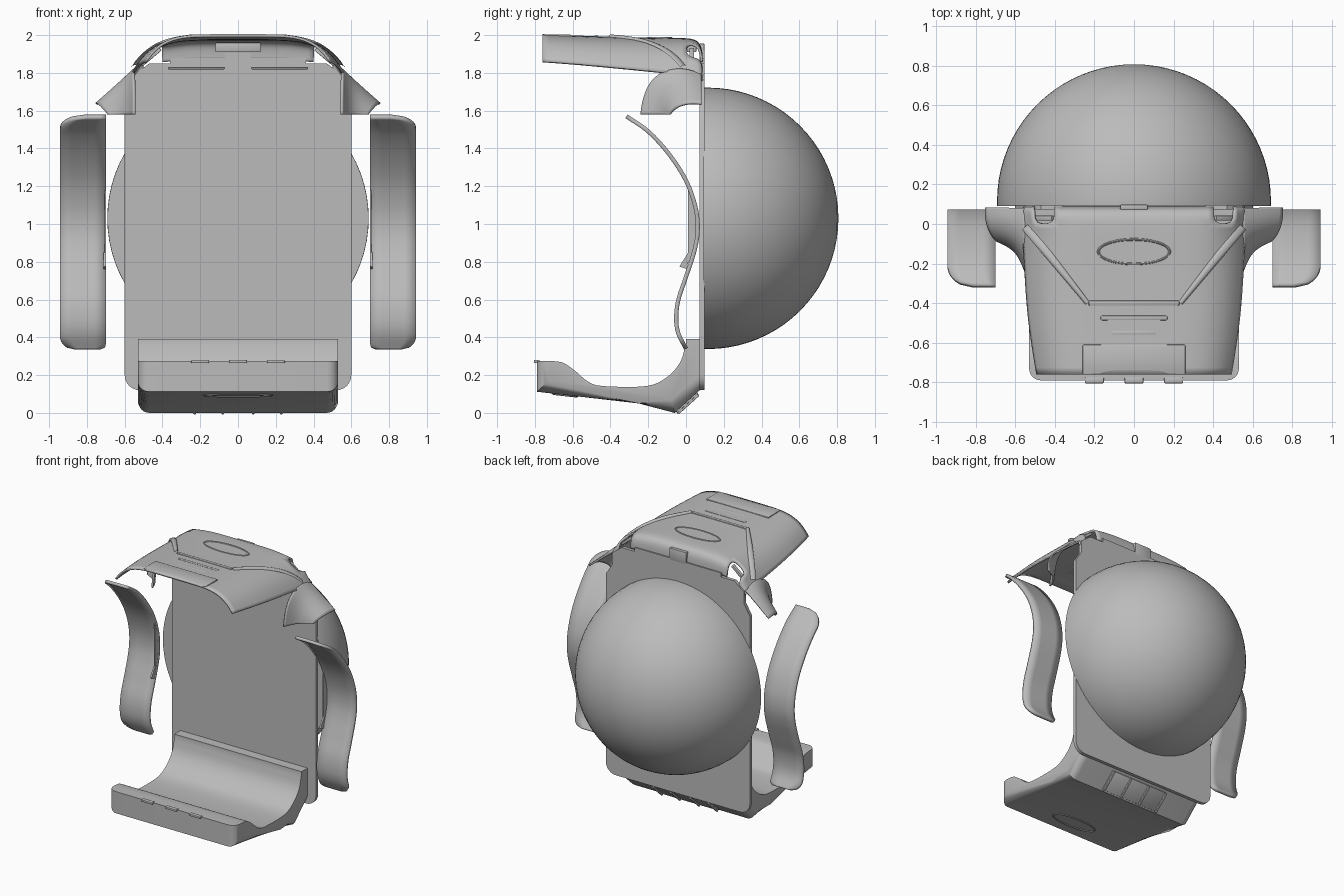
import bpy, bmesh, math
from mathutils import Matrix, Vector

if "Cube" in bpy.data.objects:
    bpy.data.objects.remove(bpy.data.objects["Cube"])

grey = bpy.data.materials.new("plain grey")
grey.use_nodes = True
COLOUR = (0.5, 0.5, 0.5, 1)
grey.diffuse_color = COLOUR
grey.node_tree.nodes["Principled BSDF"].inputs["Base Color"].default_value = COLOUR


def finish(name, bm, angle=35):
    """Turn a bmesh into a smooth-shaded grey object."""
    bmesh.ops.recalc_face_normals(bm, faces=bm.faces)
    mesh = bpy.data.meshes.new(name)
    bm.to_mesh(mesh)
    bm.free()
    mesh.materials.append(grey)
    obj = bpy.data.objects.new(name, mesh)
    bpy.context.collection.objects.link(obj)
    bpy.ops.object.select_all(action='DESELECT')
    obj.select_set(True)
    bpy.context.view_layer.objects.active = obj
    bpy.ops.object.shade_smooth_by_angle(angle=math.radians(angle))
    return obj


def modify(obj, kind, **settings):
    mod = obj.modifiers.new(kind.title(), kind)
    for key, value in settings.items():
        setattr(mod, key, value)
    return obj


def smooth_path(pts, steps=5):
    """Catmull-Rom curve through the given points."""
    pts = [Vector(p) for p in pts]
    ext = [2 * pts[0] - pts[1]] + pts + [2 * pts[-1] - pts[-2]]
    out = []
    for a, b, c, d in zip(ext, ext[1:], ext[2:], ext[3:]):
        for i in range(steps):
            t = i / steps
            out.append(0.5 * (2 * b + (c - a) * t + (2 * a - 5 * b + 4 * c - d) * t ** 2
                              + (3 * b - a - 3 * c + d) * t ** 3))
    return out + [pts[-1]]


def prism(pts, to3d, low, high):
    """Extrude a flat outline between two depths."""
    bm = bmesh.new()
    ends = [[bm.verts.new(to3d(p, d)) for p in pts] for d in (low, high)]
    for ring in ends:
        bm.faces.new(ring)
    for i in range(len(pts)):
        j = (i + 1) % len(pts)
        bm.faces.new((ends[0][i], ends[0][j], ends[1][j], ends[1][i]))
    return bm


def bevel(bm, rule, width):
    edges = [e for e in bm.edges if rule(*[v.co for v in e.verts])]
    bmesh.ops.bevel(bm, geom=edges, offset=width, segments=6, profile=0.5, affect='EDGES')


def loft(rows, skip=lambda r, c: False):
    """Skin rows of points, leaving out skipped cells."""
    bm = bmesh.new()
    grid = [[bm.verts.new(p) for p in row] for row in rows]
    for r in range(len(grid) - 1):
        for c in range(len(grid[0]) - 1):
            if not skip(r, c):
                bm.faces.new((grid[r][c], grid[r][c + 1], grid[r + 1][c + 1], grid[r + 1][c]))
    return bm


def box(name, centre, size, tilt=None, mirror=False, round_by=0.004):
    bm = bmesh.new()
    matrix = Matrix.Translation(centre) @ (tilt or Matrix()) @ Matrix.Diagonal((*size, 1))
    bmesh.ops.create_cube(bm, size=1, matrix=matrix)
    if round_by:
        bmesh.ops.bevel(bm, geom=bm.edges[:], offset=round_by, segments=2, profile=0.5, affect='EDGES')
    obj = finish(name, bm)
    return modify(obj, 'MIRROR') if mirror else obj


def oval_ring(name, centre, tilt=0):
    """Thin raised oval outline."""
    turns = [math.tau * i / 48 for i in range(49)]
    rows = [[(math.cos(a) * (0.18 + 0.007 * math.cos(b)), math.sin(a) * (0.062 + 0.007 * math.cos(b)),
              0.007 * math.sin(b)) for a in turns] for b in [math.tau * k / 8 for k in range(9)]]
    bm = loft(rows)
    bmesh.ops.remove_doubles(bm, verts=bm.verts, dist=0.0001)
    bm.transform(Matrix.Translation(centre) @ Matrix.Rotation(tilt, 4, 'X'))
    return finish(name, bm)


# Back plate with rounded lower corners and a stepped, chamfered top
half = [(0.6, 0.12), (0.6, 1.62), (0.55, 1.7), (0.55, 1.79), (0.47, 1.85), (0.36, 1.85),
        (0.36, 1.88), (0.07, 1.88), (0.07, 1.92)]
outline = half + [(-x, z) for x, z in reversed(half)]
bm = prism(outline, lambda p, d: (p[0], d, p[1]), 0.072, 0.097)
bevel(bm, lambda a, b: abs(a.y - b.y) > 0.01 and max(a.z, b.z) < 0.2, 0.08)
finish("back_plate", bm)

# Domed back shell, closed at the front
bm = bmesh.new()
bmesh.ops.create_uvsphere(bm, u_segments=72, v_segments=40, radius=0.692,
                          matrix=Matrix.Translation((0, 0.115, 1.03)) @ Matrix.Rotation(math.pi / 2, 4, 'X'))
bmesh.ops.bisect_plane(bm, geom=bm.verts[:] + bm.edges[:] + bm.faces[:],
                       plane_co=(0, 0.092, 0), plane_no=(0, 1, 0), clear_inner=True)
bmesh.ops.holes_fill(bm, edges=[e for e in bm.edges if e.is_boundary])
finish("dome_shell", bm)

# Lower tray with a scooped inside
scoop = smooth_path([(0, 0.37), (-0.03, 0.27), (-0.1, 0.19), (-0.21, 0.142), (-0.44, 0.142),
                     (-0.52, 0.167), (-0.59, 0.225), (-0.65, 0.265), (-0.71, 0.275)], 4)
profile = [(0.073, 0.12), (0.073, 0.39), (0, 0.39), *scoop,
           (-0.79, 0.275), (-0.79, 0.112), (-0.25, 0.05), (-0.06, 0)]
bm = prism(profile, lambda p, d: (d, p[0], p[1]), -0.53, 0.53)
bevel(bm, lambda a, b: abs(a.x - b.x) < 0.01 and (
    (max(a.y, b.y) < -0.78 and abs(a.z - b.z) > 0.1) or (max(a.z, b.z) < 0.125 and abs(a.y - b.y) > 0.05)), 0.06)
finish("lower_tray", bm)

for x in (-0.2, 0, 0.2):
    box("tray_latch", (x, -0.79, 0.272), (0.095, 0.03, 0.016))
oval_ring("tray_oval", (0, -0.64, 0.095), -0.11)

# Ribs under the rear slope of the tray
slope = Matrix.Rotation(math.atan2(0.12, 0.133), 4, 'X')
box("rear_step", (0, 0.005, 0.057), (0.48, 0.15, 0.016), slope)
for x in (-0.23, -0.08, 0.08, 0.23):
    box("rear_rib", (x, 0.008, 0.05), (0.014, 0.15, 0.024), slope)

# Canopy: an arched shell with a rolled rear edge and hinge openings
arch = [(0, 1), (0.25, 1), (0.5, 0.99), (0.72, 0.88), (0.9, 0.5), (1, 0)]
spans = [(-0.76, 0.488, 1.998, 1.86), (-0.62, 0.512, 1.992, 1.85), (-0.45, 0.535, 1.986, 1.835),
         (-0.25, 0.548, 1.98, 1.815), (-0.1, 0.555, 1.978, 1.8), (0, 0.56, 1.978, 1.79),
         (0.055, 0.56, 1.97, 1.785), (0.078, 0.56, 1.935, 1.78), (0.082, 0.555, 1.87, 1.76)]
canopy_rows = [[(w * u, y, low + (top - low) * v) for u, v in arch] for y, w, top, low in spans]
canopy = finish("canopy", loft(canopy_rows, lambda r, c: c == 3 and r >= 5), 50)
modify(canopy, 'MIRROR', use_clip=True)
modify(canopy, 'SUBSURF', levels=2, render_levels=2, boundary_smooth='PRESERVE_CORNERS')
modify(canopy, 'SOLIDIFY', thickness=0.014, offset=0)

# Diagonal creases, laid on the canopy surface
bpy.context.view_layer.update()
surface = canopy.evaluated_get(bpy.context.evaluated_depsgraph_get())
rows = []
for i in range(17):
    t = i / 16
    x, y = 0.235 + 0.31 * t, -0.4 + 0.39 * t
    hit, spot, _, _ = surface.ray_cast(Vector((x, y, 3)), Vector((0, 0, -1)))
    z = spot.z if hit else 1.8
    r = 0.012 + 0.016 * t
    rows.append([(x + r * math.cos(a) * 0.75, y - r * math.cos(a) * 0.65, z + 0.014 * math.sin(a))
                 for a in [math.pi * k / 6 for k in range(7)]])
modify(finish("canopy_crease", loft(rows), 60), 'MIRROR')

# Raised front pad, slats, oval and hinge parts on the canopy
box("front_pad", (0, -0.685, 1.995), (0.52, 0.15, 0.018), round_by=0.006)
for y, width in ((-0.4, 0.46), (-0.475, 0.34), (-0.55, 0.23)):
    box("canopy_slat", (0, y, 1.988), (width, 0.026, 0.02), round_by=0.008)
oval_ring("canopy_oval", (0, -0.14, 1.984))
lean = Matrix.Rotation(math.radians(40), 4, 'Y')
box("hinge_pin", (0.46, 0.03, 1.885), (0.13, 0.025, 0.02), lean, mirror=True)
box("centre_catch", (0, 0.085, 1.91), (0.14, 0.025, 0.09))
box("catch_housing", (0, 0.03, 1.935), (0.24, 0.05, 0.05))
box("inner_lip", (0.22, 0.05, 1.825), (0.3, 0.04, 0.012), mirror=True)

# Flared shoulder guards, open underneath
flare = [[(0.548, -0.24, 1.58), (0.548, -0.225, 1.69), (0.55, -0.16, 1.8), (0.55, -0.02, 1.83), (0.55, 0.08, 1.79)],
         [(0.59, -0.13, 1.58), (0.59, -0.12, 1.67), (0.6, -0.07, 1.75), (0.605, 0.01, 1.775), (0.605, 0.08, 1.75)],
         [(0.69, -0.085, 1.58), (0.705, -0.075, 1.6), (0.735, -0.03, 1.63), (0.75, 0.03, 1.64), (0.75, 0.083, 1.635)]]
guard = modify(finish("shoulder_guard", loft(flare), 60), 'MIRROR')
modify(guard, 'SUBSURF', levels=3, render_levels=3, boundary_smooth='PRESERVE_CORNERS')
modify(guard, 'SOLIDIFY', thickness=0.012, offset=0)

# Curved side straps with rounded outer corners
path = smooth_path([(-0.315, 1.57), (-0.2, 1.49), (-0.09, 1.37), (0, 1.23), (0.05, 1.09), (0.062, 0.97),
                    (0.045, 0.86), (0, 0.72), (-0.04, 0.6), (-0.052, 0.5), (-0.04, 0.42), (0, 0.34)], 8)
lengths = [0]
for a, b in zip(path, path[1:]):
    lengths.append(lengths[-1] + (b - a).length)


def inset(distance, radius):
    gap = max(0, radius - distance)
    return radius - math.sqrt(radius ** 2 - gap ** 2)


rows = []
for p, s in zip(path, lengths):
    end = lengths[-1] - s
    outer = 0.943 - inset(s, 0.13) - inset(end, 0.08)
    inner = 0.7 + inset(end, 0.03)
    rows.append([(inner + (outer - inner) * k / 4, p[0], p[1]) for k in range(5)])
strap = modify(finish("side_strap", loft(rows), 50), 'MIRROR')
modify(strap, 'SOLIDIFY', thickness=0.022, offset=0)

# Inner flange and small tooth on each strap
bow = [p for p in path if 0.79 < p[1] < 1.2]
flange = prism([*bow, (0.01, 0.8), (0.01, 1.17)], lambda p, d: (d, p[0], p[1]), 0.7, 0.708)
modify(finish("strap_flange", flange), 'MIRROR')
tooth = prism([(0.012, 0.85), (-0.035, 0.775), (0.01, 0.76)], lambda p, d: (d, p[0], p[1]), 0.7, 0.712)
modify(finish("strap_tooth", tooth), 'MIRROR')
